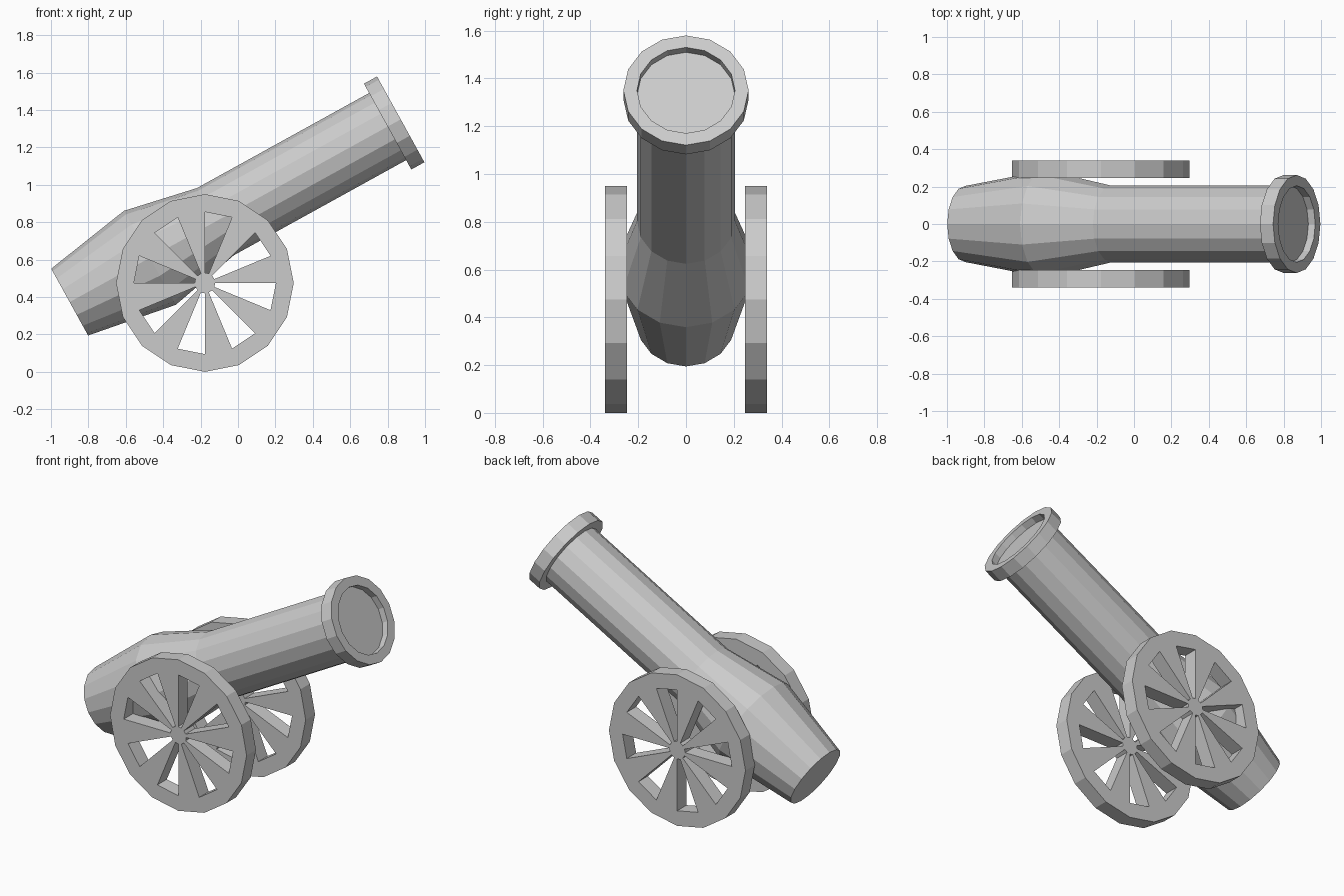
import bpy, bmesh
from math import cos, sin, pi, atan2
from mathutils import Vector

if "Cube" in bpy.data.objects:
    bpy.data.objects.remove(bpy.data.objects["Cube"])

SIDES = 16


def finish(bm, name):
    bmesh.ops.recalc_face_normals(bm, faces=bm.faces)
    mesh = bpy.data.meshes.new(name)
    bm.to_mesh(mesh)
    bm.free()
    obj = bpy.data.objects.new(name, mesh)
    bpy.context.collection.objects.link(obj)
    return obj


def lathe(name, profile, start, end):
    """Closed body turned around the line start-end; profile = (distance, radius)."""
    axis = (end - start).normalized()
    side = Vector((0, 1, 0))
    up = axis.cross(side)
    bm = bmesh.new()
    rings = []
    for t, r in profile:
        rings.append([bm.verts.new(start + axis * t
                                   + (side * cos(a) + up * sin(a)) * r)
                      for a in (2 * pi * k / SIDES for k in range(SIDES))])
    for a, b in zip(rings, rings[1:]):
        for k in range(SIDES):
            n = (k + 1) % SIDES
            bm.faces.new((a[k], a[n], b[n], b[k]))
    bm.faces.new(rings[0])
    bm.faces.new(rings[-1])
    return finish(bm, name)


def wheel(name, center, radii, thickness):
    """Flat spoked disc in the xz plane, extruded along y."""
    bm = bmesh.new()
    hub, inner, outer = [
        [bm.verts.new(center + Vector((cos(a), 0, sin(a))) * r)
         for a in (2 * pi * k / SIDES for k in range(SIDES))]
        for r in radii]
    bm.faces.new(hub)
    for k in range(SIDES):
        n = (k + 1) % SIDES
        bm.faces.new((inner[k], inner[n], outer[n], outer[k]))
        if k % 2 == 0:  # every second sector is a spoke
            bm.faces.new((hub[k], hub[n], inner[n], inner[k]))
    ext = bmesh.ops.extrude_face_region(bm, geom=bm.faces[:], use_keep_orig=True)
    moved = [g for g in ext["geom"] if isinstance(g, bmesh.types.BMVert)]
    bmesh.ops.translate(bm, verts=moved, vec=(0, thickness, 0))
    return finish(bm, name)


# Barrel: breech, bulge, tube, muzzle ring and shallow bore
breech = Vector((-0.90, 0, 0.373))
muzzle = Vector((0.87, 0, 1.35))
length = (muzzle - breech).length
lathe("barrel", [(0, 0.204), (0.49, 0.287), (0.89, 0.205),
                 (length - 0.08, 0.205), (length - 0.08, 0.262),
                 (length, 0.262), (length, 0.205), (length - 0.042, 0.205)],
      breech, muzzle)

# Two wheels, one on each side
for name, y in (("front_wheel", -0.34), ("back_wheel", 0.247)):
    wheel(name, Vector((-0.177, y, 0.475)), (0.055, 0.38, 0.475), 0.093)
